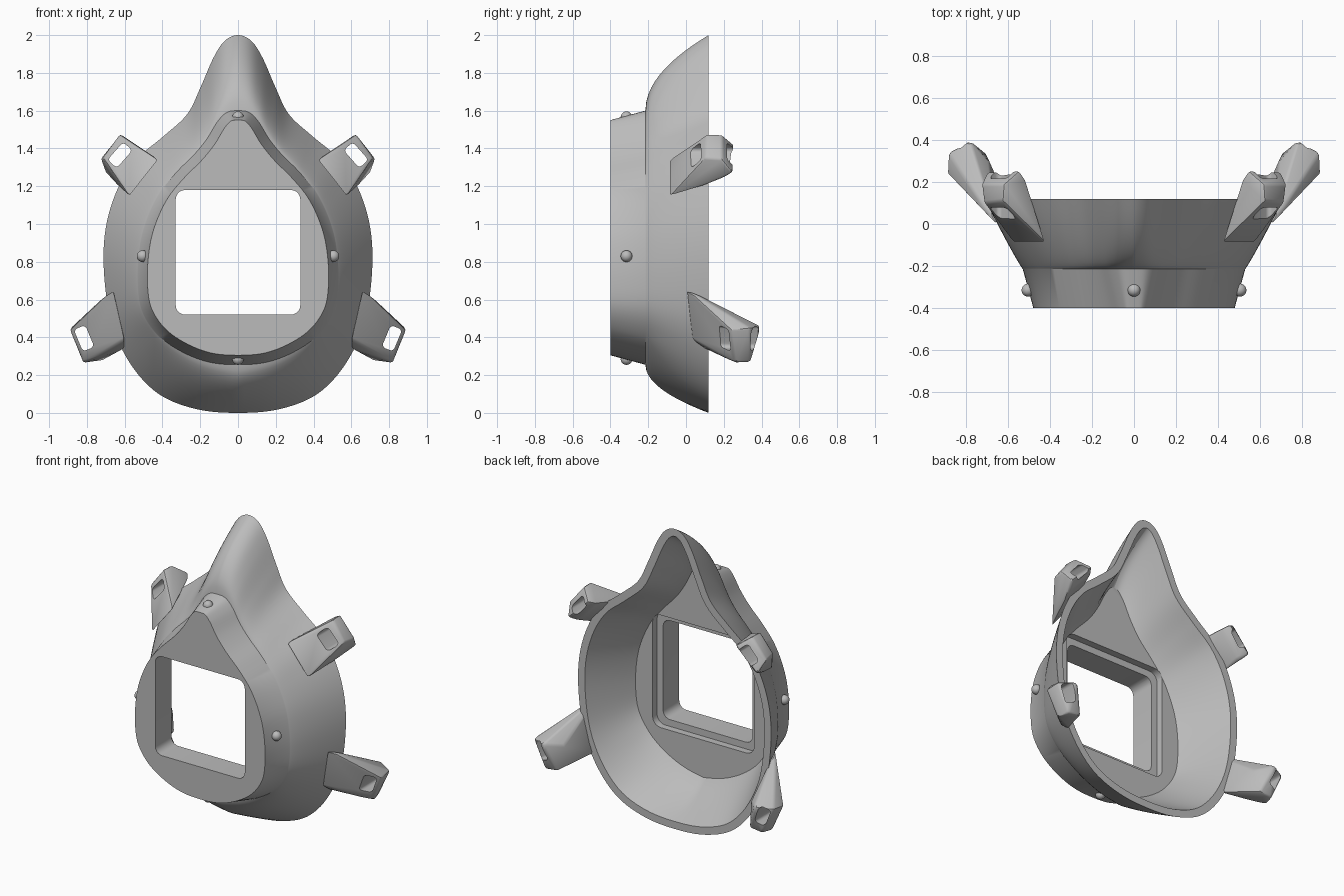
import bpy, bmesh, math
from mathutils import Vector

old = bpy.data.objects.get("Cube")
if old:
    bpy.data.objects.remove(old, do_unlink=True)

grey = bpy.data.materials.new("light grey plastic")
grey.use_nodes = True
COLOR = (0.5, 0.5, 0.5, 1)
grey.diffuse_color = COLOR
grey.node_tree.nodes["Principled BSDF"].inputs["Base Color"].default_value = COLOR


def make(name, bm):
    bmesh.ops.recalc_face_normals(bm, faces=bm.faces[:])
    mesh = bpy.data.meshes.new(name)
    bm.to_mesh(mesh)
    bm.free()
    mesh.materials.append(grey)
    ob = bpy.data.objects.new(name, mesh)
    bpy.context.collection.objects.link(ob)
    return ob


def activate(ob):
    bpy.ops.object.select_all(action='DESELECT')
    ob.select_set(True)
    bpy.context.view_layer.objects.active = ob


def smooth(ob, angle=32):
    activate(ob)
    bpy.ops.object.shade_smooth_by_angle(angle=math.radians(angle))


def cut(ob, center, across, along, width, length, depth, radius):
    """Cut a rounded slot running front to back through ob."""
    bm = bmesh.new()
    pts = []
    for sx, sy, start in ((1, 1, 0), (-1, 1, 90), (-1, -1, 180), (1, -1, 270)):
        for k in range(6):
            a = math.radians(start + k * 18)
            u = sx * (width / 2 - radius) + radius * math.cos(a)
            v = sy * (length / 2 - radius) + radius * math.sin(a)
            pts.append(Vector(center) + across * u + along * v)
    half = Vector((0, depth / 2, 0))
    front = bm.faces.new([bm.verts.new(p - half) for p in pts])
    back = bmesh.ops.extrude_face_region(bm, geom=[front])["geom"]
    bmesh.ops.translate(bm, vec=half * 2, verts=[g for g in back if isinstance(g, bmesh.types.BMVert)])
    if front.is_valid is False or not any(f.normal.y == 0 for f in bm.faces):
        bm.normal_update()
    cutter = make("slot_cutter", bm)
    cutter.hide_render = True
    mod = ob.modifiers.new("slot", 'BOOLEAN')
    mod.operation, mod.solver, mod.object = 'DIFFERENCE', 'EXACT', cutter
    activate(ob)
    bpy.ops.object.modifier_apply(modifier=mod.name)
    bpy.data.objects.remove(cutter, do_unlink=True)


# Outlines of the face seal and of the front collar (half, top to bottom)
SEAL = [(0, 2), (.07, 1.97), (.13, 1.88), (.2, 1.72), (.27, 1.58), (.4, 1.46), (.54, 1.34),
        (.64, 1.18), (.7, .98), (.71, .75), (.67, .48), (.57, .26), (.42, .1), (.22, .02), (0, 0)]
COLLAR = [(0, 1.6), (.06, 1.59), (.11, 1.54), (.165, 1.45), (.23, 1.37), (.32, 1.28), (.41, 1.17),
          (.475, 1.04), (.515, .9), (.53, .72), (.51, .55), (.43, .42), (.31, .33), (.16, .27), (0, .255)]


def loop(half, steps=6):
    """Closed smooth curve through a mirrored half outline."""
    ctrl = [Vector(p) for p in half] + [Vector((-x, z)) for x, z in half[-2:0:-1]]
    n, out = len(ctrl), []
    for i in range(n):
        p0, p1, p2, p3 = (ctrl[(i + k) % n] for k in (-1, 0, 1, 2))
        for s in range(steps):
            t = s / steps
            out.append(.5 * (2 * p1 + (p2 - p0) * t + (2 * p0 - 5 * p1 + 4 * p2 - p3) * t * t
                             + (3 * p1 - p0 - 3 * p2 + p3) * t ** 3))
    return out


def inset(pts, d):
    n, out = len(pts), []
    for i, p in enumerate(pts):
        t = (pts[(i + 1) % n] - pts[i - 1]).normalized()
        out.append(p + Vector((t.y, -t.x)) * d)
    return out


seal, collar = loop(SEAL), loop(COLLAR)
Y_FRONT, Y_MID, Y_BACK, WALL = -.4, -.215, .12, .05


def bowl(t):
    """Outline of the flared bowl, rounder at top and bottom than at the sides."""
    return [c.lerp(s, t ** (.5 + .42 * min(1, abs(s.x) / .6))) for c, s in zip(collar, seal)]


# Mask shell: collar, flared bowl, rim and hollow inside
rings = [(inset(collar, .05), Y_FRONT)]
levels = [(k / 12) ** 1.7 for k in range(13)]
for t in levels:
    rings.append((bowl(t), Y_MID + t * (Y_BACK - Y_MID)))
for t in reversed(levels[3:]):
    rings.append((inset(bowl(t), WALL), Y_MID + t * (Y_BACK - Y_MID)))
bm = bmesh.new()
rows = [[bm.verts.new((p.x, y, p.y)) for p in pts] for pts, y in rings]
for a, b in zip(rows, rows[1:]):
    for i in range(len(a)):
        j = (i + 1) % len(a)
        bm.faces.new((a[i], a[j], b[j], b[i]))
bm.faces.new(rows[0])
bm.faces.new(rows[-1])
shell = make("mask_shell", bm)

# Filter window and the stepped recess behind it
X, Z = Vector((1, 0, 0)), Vector((0, 0, 1))
cut(shell, (0, -.3, .85), X, Z, .66, .66, .5, .05)
cut(shell, (0, -.13, .85), X, Z, .75, .75, .2, .06)
smooth(shell)

# Retaining pins around the collar
for name, x, z in (("top_pin", 0, 1.565), ("bottom_pin", 0, .285),
                   ("left_pin", .505, .83), ("right_pin", -.505, .83)):
    bm = bmesh.new()
    bmesh.ops.create_uvsphere(bm, u_segments=20, v_segments=12, radius=.031)
    bmesh.ops.translate(bm, vec=(x, -.315, z), verts=bm.verts[:])
    smooth(make(name, bm), 60)

# Strap lugs: tapered blocks growing out of the bowl, slotted near the tip
UPPER = [(.42, -.09, 1.34), (.575, -.09, 1.145), (.625, .11, 1.475), (.715, .1, 1.35),
         (.62, .19, 1.475), (.727, .19, 1.345), (.545, .255, 1.42), (.7, .25, 1.27),
         (.515, .21, 1.4), (.65, .2, 1.25), (.5, .09, 1.37), (.635, .09, 1.2)]
LOWER = [(.66, 0, .66), (.6, .03, .39), (.89, .24, .44), (.82, .26, .265),
         (.885, .34, .45), (.8, .34, .27), (.78, .397, .46), (.71, .34, .28),
         (.69, .3, .44), (.67, .1, .58), (.6, .1, .34)]
for level, pts, center, axis in (("upper", UPPER, (.625, .1, 1.365), (.66, 0, -.75)),
                                 ("lower", LOWER, (.815, .25, .395), (.38, 0, .92))):
    for side, s in (("left", 1), ("right", -1)):
        bm = bmesh.new()
        verts = [bm.verts.new((x * s, y, z)) for x, y, z in pts]
        hull = bmesh.ops.convex_hull(bm, input=verts)
        bmesh.ops.delete(bm, geom=[v for v in bm.verts if not v.link_faces], context='VERTS')
        bmesh.ops.dissolve_limit(bm, angle_limit=math.radians(8), verts=bm.verts[:], edges=bm.edges[:])
        sharp = [e for e in bm.edges if len(e.link_faces) == 2 and e.calc_face_angle() > .35]
        bmesh.ops.bevel(bm, geom=sharp, offset=.012, segments=2, profile=.5, affect='EDGES',
                        clamp_overlap=True)
        lug = make(f"{level}_{side}_strap_lug", bm)
        along = Vector((axis[0] * s, 0, axis[2])).normalized()
        across = Vector((along.z, 0, -along.x))
        cut(lug, (center[0] * s, center[1], center[2]), across, along, .065, .125, .8, .02)
        smooth(lug, 30)
